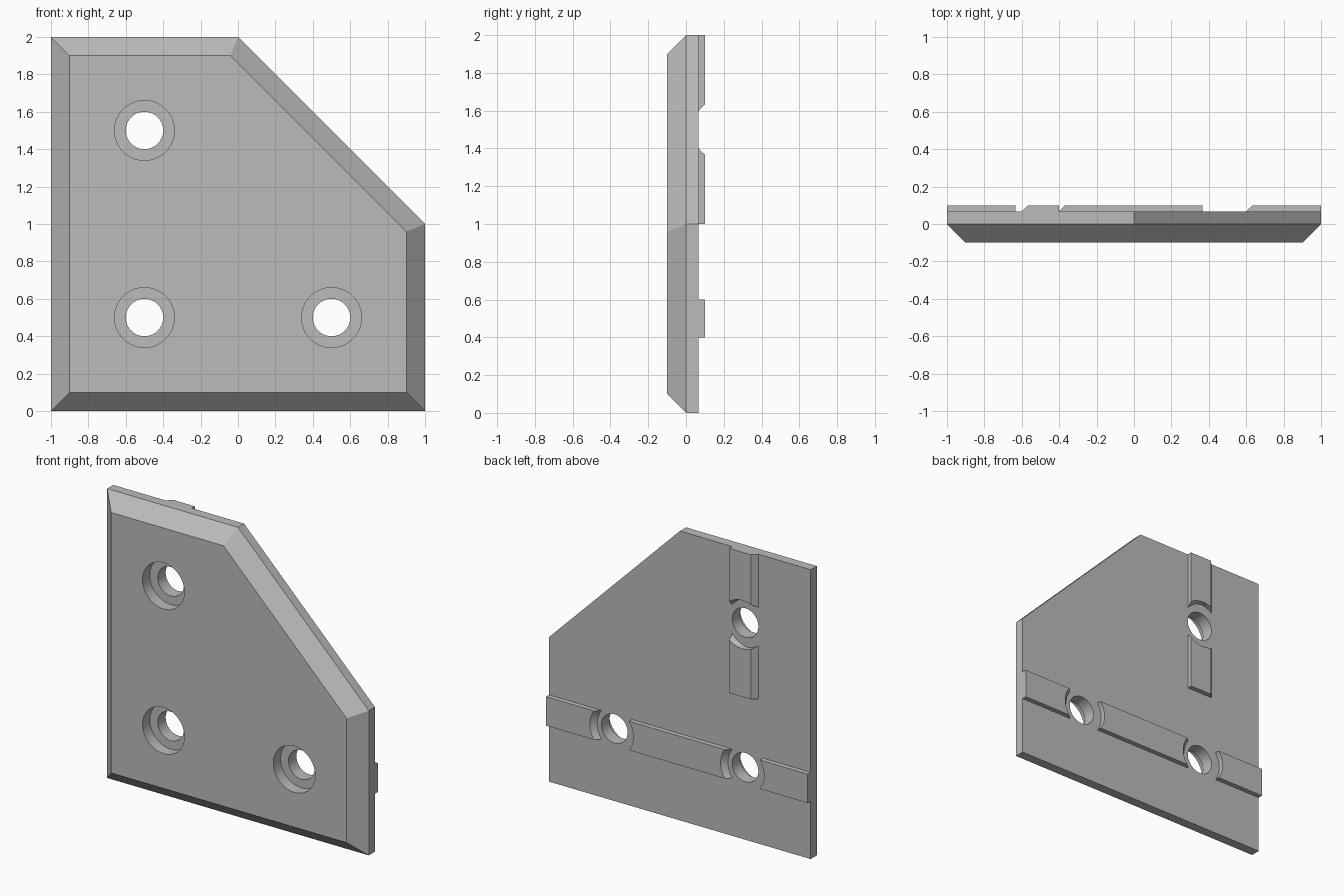
import bpy
import bmesh
from math import cos, sin, pi, sqrt

cube = bpy.data.objects.get("Cube")
if cube:
    bpy.data.objects.remove(cube, do_unlink=True)

grey = bpy.data.materials.new("light_grey")
grey.use_nodes = True
grey.diffuse_color = (0.5, 0.5, 0.5, 1)
grey.node_tree.nodes["Principled BSDF"].inputs["Base Color"].default_value = (0.5, 0.5, 0.5, 1)

FRONT, BACK, TOP = -0.1, 0.0667, 0.1   # depth of front face, plate back, ridge crest
HOLES = [(-0.5, 1.5), (-0.5, 0.5), (0.5, 0.5)]


def loft(name, rings):
    """Solid through matching rings; each ring is (y, [(x, z), ...])."""
    bm = bmesh.new()
    loops = [[bm.verts.new((x, y, z)) for x, z in pts] for y, pts in rings]
    for a, b in zip(loops, loops[1:]):
        for i in range(len(a)):
            j = (i + 1) % len(a)
            bm.faces.new((a[i], a[j], b[j], b[i]))
    bm.faces.new(loops[0])
    bm.faces.new(loops[-1])
    bmesh.ops.recalc_face_normals(bm, faces=bm.faces)
    mesh = bpy.data.meshes.new(name)
    bm.to_mesh(mesh)
    bm.free()
    mesh.materials.append(grey)
    obj = bpy.data.objects.new(name, mesh)
    bpy.context.collection.objects.link(obj)
    return obj


def circle(x, z, r, n=64):
    return [(x + r * cos(2 * pi * i / n), z + r * sin(2 * pi * i / n)) for i in range(n)]


def rect(x0, x1, z0, z1):
    return [(x0, z0), (x1, z0), (x1, z1), (x0, z1)]


def cylinder(x, z, r, y0, y1, lean=0.0):
    """Cylinder along y; with lean it slants sideways below the ridge crest."""
    rings = [(y, circle(x + lean * (y - TOP - 0.001), z, r)) for y in (y0, y1)]
    obj = loft("cutter", rings)
    obj.hide_render = True
    return obj


def boolean(obj, tool, operation="DIFFERENCE"):
    bpy.context.view_layer.objects.active = obj
    mod = obj.modifiers.new("cut", "BOOLEAN")
    mod.operation, mod.object, mod.solver = operation, tool, "EXACT"
    bpy.ops.object.modifier_apply(modifier=mod.name)
    bpy.data.objects.remove(tool, do_unlink=True)


def smooth(obj):
    bpy.ops.object.select_all(action="DESELECT")
    obj.select_set(True)
    bpy.context.view_layer.objects.active = obj
    bpy.ops.object.shade_smooth_by_angle(angle=pi / 6)


# Plate with one cut corner and a chamfered front rim
outline = [(-1, 0), (1, 0), (1, 1), (0, 2), (-1, 2)]
c = 0.1
d = c * (sqrt(2) - 1)
inset = [(-1 + c, c), (1 - c, c), (1 - c, 1 - d), (-d, 2 - c), (-1 + c, 2 - c)]
plate = loft("corner_plate", [(FRONT, inset), (0, outline), (BACK, outline)])

# Through holes with counterbores from the front
for x, z in HOLES:
    boolean(plate, cylinder(x, z, 0.1, -0.3, 0.3))
    boolean(plate, cylinder(x, z, 0.16, -0.3, -0.02))
smooth(plate)

# Locating ridges on the back; the upright one has one sloped flank
slope = TOP - BACK
upright = loft("upright_ridge", [(BACK, rect(-0.6, -0.4, 1, 2)),
                                 (TOP, rect(-0.6 + slope, -0.4, 1, 2))])
level = loft("level_ridge", [(BACK, rect(-1, 1, 0.4, 0.6)),
                             (TOP, rect(-1, 1, 0.4, 0.6))])

# Round gaps in the ridges, sloped on one side
for ridge, (x, z) in zip((upright, level, level), HOLES):
    gap = cylinder(x, z, 0.1667, 0, 0.2)
    boolean(gap, cylinder(x, z, 0.1667, -0.05, 0.25, lean=1.0), "INTERSECT")
    boolean(ridge, gap)
for ridge in (upright, level):
    smooth(ridge)
